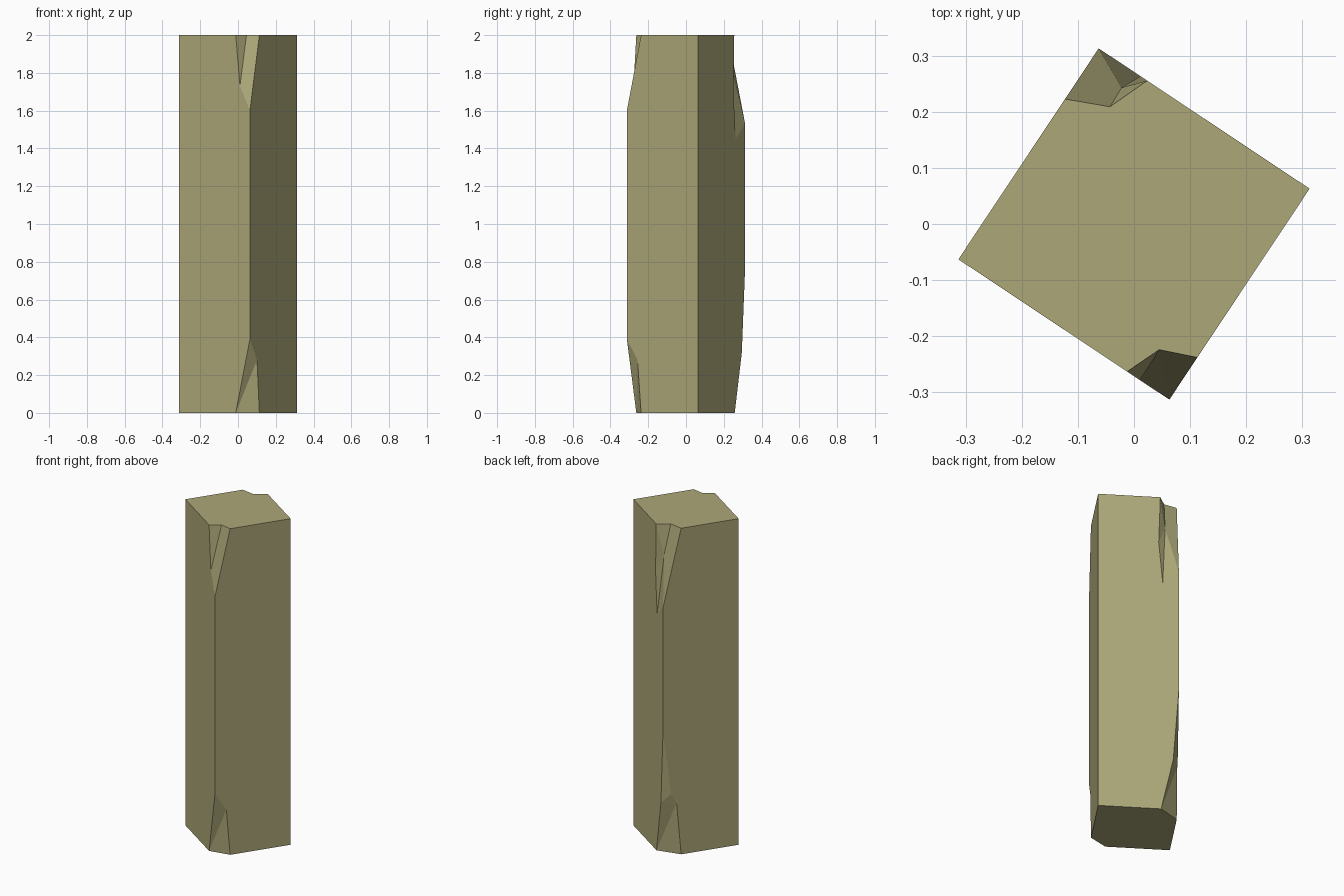
import bpy
import bmesh
from mathutils import Vector

cube = bpy.data.objects.get("Cube")
if cube:
    bpy.data.objects.remove(cube)

HEIGHT = 2.0
stone = bpy.data.materials.new("olive_stone")
stone.use_nodes = True
colour = (0.41, 0.386, 0.188, 1)
stone.diffuse_color = colour
stone.node_tree.nodes["Principled BSDF"].inputs["Base Color"].default_value = colour

# Turned square plan: east, north, west and south corners
corners = [Vector(c) for c in ((0.313, 0.063), (-0.063, 0.313),
                               (-0.313, -0.063), (0.063, -0.313))]
EAST, NORTH, WEST, SOUTH = range(4)
bm = bmesh.new()


def on_side(side, along, z):
    """Vertex on the side that starts at a corner, a fraction along it."""
    p = corners[side].lerp(corners[(side + 1) % 4], along)
    return bm.verts.new((p.x, p.y, z))


def face(*verts):
    bm.faces.new(verts)


# Whole corners
east_low, east_top = (on_side(EAST, 0, z) for z in (0, HEIGHT))
west_low, west_top = (on_side(WEST, 0, z) for z in (0, HEIGHT))

# Chip in the upper front corner
fa = on_side(WEST, 0.8, HEIGHT)
fb = bm.verts.new((0.045, -0.224, HEIGHT))
fc = on_side(SOUTH, 0.2, HEIGHT)
fd = on_side(WEST, 0.86, 1.73)
front_up = on_side(SOUTH, 0, 1.6)
face(fa, fd, fb)
face(fb, fd, front_up)
face(fb, front_up, fc)

# Chip in the lower front corner
ga = on_side(WEST, 0.8, 0)
gb = on_side(SOUTH, 0.2, 0)
gc = on_side(SOUTH, 0.15, 0.28)
front_down = on_side(SOUTH, 0, 0.39)
face(ga, gc, front_down)
face(ga, gb, gc)

# Chip in the upper back corner
ha = on_side(EAST, 0.77, HEIGHT)
hb = bm.verts.new((-0.043, 0.209, HEIGHT))
hc = on_side(NORTH, 0.24, HEIGHT)
hd = bm.verts.new((-0.022, 0.243, 1.82))
he = on_side(EAST, 0.75, 1.71)
hf = on_side(EAST, 0.8, 1.45)
back_up = on_side(NORTH, 0, 1.53)
face(ha, hb, hd)
face(ha, hd, he)
face(he, hd, hf)
face(hf, hd, back_up)
face(hb, hc, hd)
face(hc, back_up, hd)

# Long chip in the lower back corner
ka = on_side(EAST, 0.78, 0)
kb = on_side(NORTH, 0.24, 0)
kc = on_side(EAST, 0.93, 0.32)
kd = on_side(NORTH, 0.18, 0.32)
ke = on_side(NORTH, 0.11, 0.38)
back_down = on_side(NORTH, 0, 0.77)
face(back_down, ke, kc)
face(kc, ke, kd)
face(kc, kd, ka)
face(ka, kd, kb)

# Four flat sides, then the two ends
face(east_low, east_top, ha, he, hf, back_up, back_down, kc, ka)
face(back_down, back_up, hc, west_top, west_low, kb, kd, ke)
face(west_low, west_top, fa, fd, front_up, front_down, ga)
face(front_down, front_up, fc, east_top, east_low, gb, gc)
face(east_top, ha, hb, hc, west_top, fa, fb, fc)
face(east_low, ka, kb, west_low, ga, gb)

bmesh.ops.recalc_face_normals(bm, faces=bm.faces)
mesh = bpy.data.meshes.new("chipped_pillar")
bm.to_mesh(mesh)
bm.free()
mesh.materials.append(stone)
pillar = bpy.data.objects.new("chipped_pillar", mesh)
bpy.context.collection.objects.link(pillar)
